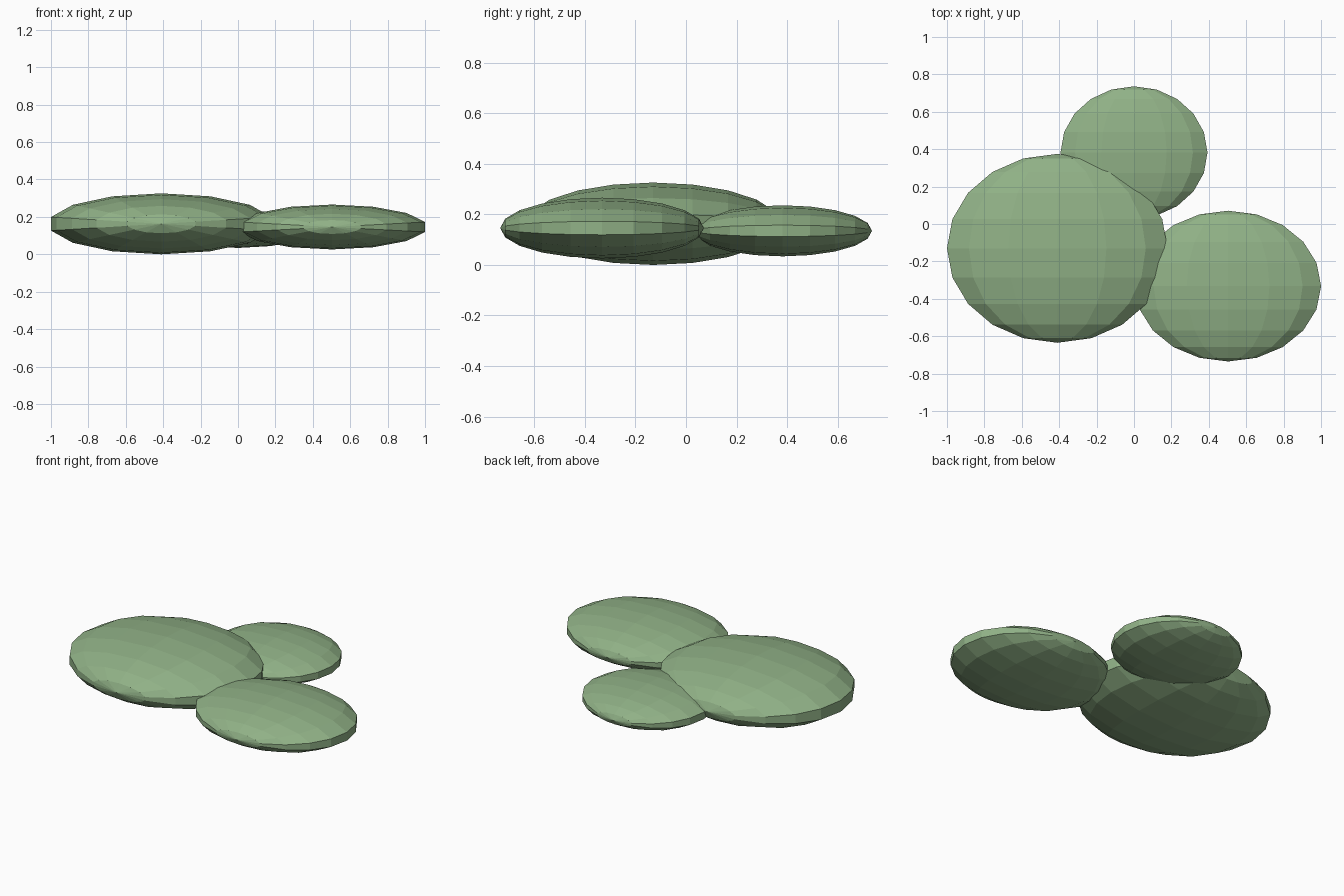
import bpy, math

if "Cube" in bpy.data.objects:
    bpy.data.objects.remove(bpy.data.objects["Cube"])

SEGMENTS, RINGS = 14, 10

green = bpy.data.materials.new("soft leaf green")
green.diffuse_color = (0.28, 0.44, 0.24, 1)
green.use_nodes = True
green.node_tree.nodes["Principled BSDF"].inputs["Base Color"].default_value = green.diffuse_color


def flat_pad(name, centre, radii):
    """Faceted squashed sphere with its poles along y and a vertex row on top."""
    cx, cy, cz = centre
    rx, ry, rz = radii
    verts = [(cx, cy - ry, cz)]
    for i in range(1, RINGS):
        a = math.pi * i / RINGS
        for j in range(SEGMENTS):
            b = 2 * math.pi * j / SEGMENTS
            verts.append((cx + rx * math.sin(a) * math.sin(b),
                          cy - ry * math.cos(a),
                          cz + rz * math.sin(a) * math.cos(b)))
    verts.append((cx, cy + ry, cz))
    last = len(verts) - 1

    def ring(i, j):
        return 1 + i * SEGMENTS + j % SEGMENTS

    faces = []
    for j in range(SEGMENTS):
        faces.append((0, ring(0, j + 1), ring(0, j)))
        for i in range(RINGS - 2):
            faces.append((ring(i, j), ring(i, j + 1),
                          ring(i + 1, j + 1), ring(i + 1, j)))
        faces.append((last, ring(RINGS - 2, j), ring(RINGS - 2, j + 1)))
    mesh = bpy.data.meshes.new(name)
    mesh.from_pydata(verts, [], faces)
    mesh.materials.append(green)
    mesh.update()
    obj = bpy.data.objects.new(name, mesh)
    bpy.context.collection.objects.link(obj)
    return obj


# Three overlapping pads
flat_pad("large_pad", (-0.41, -0.13, 0.163), (0.605, 0.505, 0.163))
flat_pad("front_pad", (0.503, -0.332, 0.146), (0.51, 0.403, 0.12))
flat_pad("back_pad", (0.0, 0.382, 0.135), (0.403, 0.354, 0.101))
